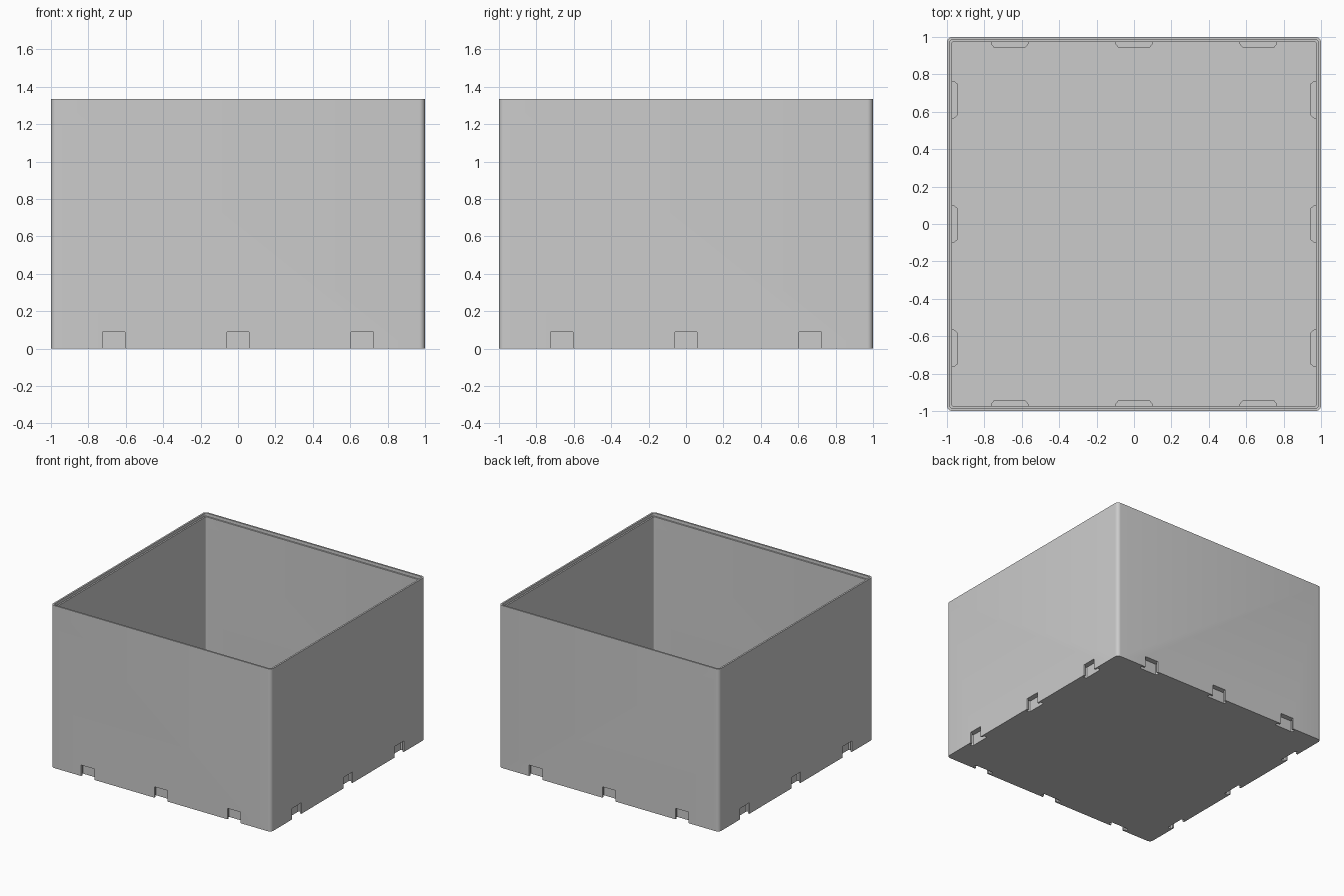
import bpy, bmesh, math
from mathutils import Matrix

if "Cube" in bpy.data.objects:
    bpy.data.objects.remove(bpy.data.objects["Cube"], do_unlink=True)

HEIGHT = 1.335
FLOOR = 0.025
SPOTS = (-0.665, 0, 0.665)

grey = bpy.data.materials.new("plain grey")
grey.use_nodes = True
grey.diffuse_color = (0.6, 0.6, 0.6, 1)
grey.node_tree.nodes["Principled BSDF"].inputs["Base Color"].default_value = (0.6, 0.6, 0.6, 1)


def finish(bm, name):
    bmesh.ops.recalc_face_normals(bm, faces=bm.faces)
    mesh = bpy.data.meshes.new(name)
    bm.to_mesh(mesh)
    bm.free()
    mesh.materials.append(grey)
    obj = bpy.data.objects.new(name, mesh)
    bpy.context.collection.objects.link(obj)
    return obj


def rounded_ring(bm, half, radius, z, steps=6):
    """Loop of vertices around a square with rounded corners."""
    verts = []
    for corner in range(4):
        mid = math.pi / 4 + corner * math.pi / 2
        cx = math.copysign(half - radius, math.cos(mid))
        cy = math.copysign(half - radius, math.sin(mid))
        for i in range(steps + 1):
            a = (corner + i / steps) * math.pi / 2
            verts.append(bm.verts.new((cx + radius * math.cos(a), cy + radius * math.sin(a), z)))
    return verts


def wall_prisms(name, profile, bottom, top):
    """Upright prisms at each spot on all four walls; profile is (along, depth inwards)."""
    bm = bmesh.new()
    for side in range(4):
        turn = Matrix.Rotation(side * math.pi / 2, 4, "Z")
        for spot in SPOTS:
            low = [bm.verts.new(turn @ Matrix.Translation((spot, -1, bottom)).to_4x4()
                                @ Matrix.Translation((u, d, 0)).to_translation())
                   for u, d in profile]
            base = bm.faces.new(low)
            new = bmesh.ops.extrude_face_region(bm, geom=[base])["geom"]
            moved = [v for v in new if isinstance(v, bmesh.types.BMVert)]
            bmesh.ops.translate(bm, verts=moved, vec=(0, 0, top - bottom))
    obj = finish(bm, name)
    obj.hide_render = True
    return obj


def mirrored(half_profile):
    return half_profile + [(-u, d) for u, d in reversed(half_profile)]


# Open box: outer wall, stepped rim, inner wall and floor
bm = bmesh.new()
sections = [(1, 0.03, 0), (1, 0.03, HEIGHT), (0.986, 0.018, HEIGHT),
            (0.986, 0.018, HEIGHT - 0.025), (0.974, 0.008, HEIGHT - 0.025),
            (0.974, 0.008, FLOOR)]
rings = [rounded_ring(bm, *s) for s in sections]
for a, b in zip(rings, rings[1:]):
    for i in range(len(a)):
        j = (i + 1) % len(a)
        bm.faces.new((a[i], a[j], b[j], b[i]))
bm.faces.new(rings[0])
bm.faces.new(rings[-1])
box = finish(bm, "open_box")

# Raised pockets inside the walls, and the T-shaped clip slots through them
pockets = wall_prisms("clip_pockets",
                      mirrored([(0.1, 0.012), (0.1, 0.038), (0.085, 0.055)]), 0.01, 0.105)
slots = wall_prisms("clip_slots",
                    mirrored([(0.06, -0.02), (0.06, 0.014), (0.085, 0.014),
                              (0.085, 0.03), (0.075, 0.042)]), -0.05, 0.09)

bpy.ops.object.select_all(action="DESELECT")
box.select_set(True)
bpy.context.view_layer.objects.active = box
for tool, operation in ((pockets, "UNION"), (slots, "DIFFERENCE")):
    mod = box.modifiers.new(tool.name, "BOOLEAN")
    mod.object = tool
    mod.operation = operation
    mod.solver = "EXACT"
    bpy.ops.object.modifier_apply(modifier=mod.name)
    bpy.data.objects.remove(tool, do_unlink=True)

bpy.ops.object.shade_smooth_by_angle(angle=math.radians(30))
